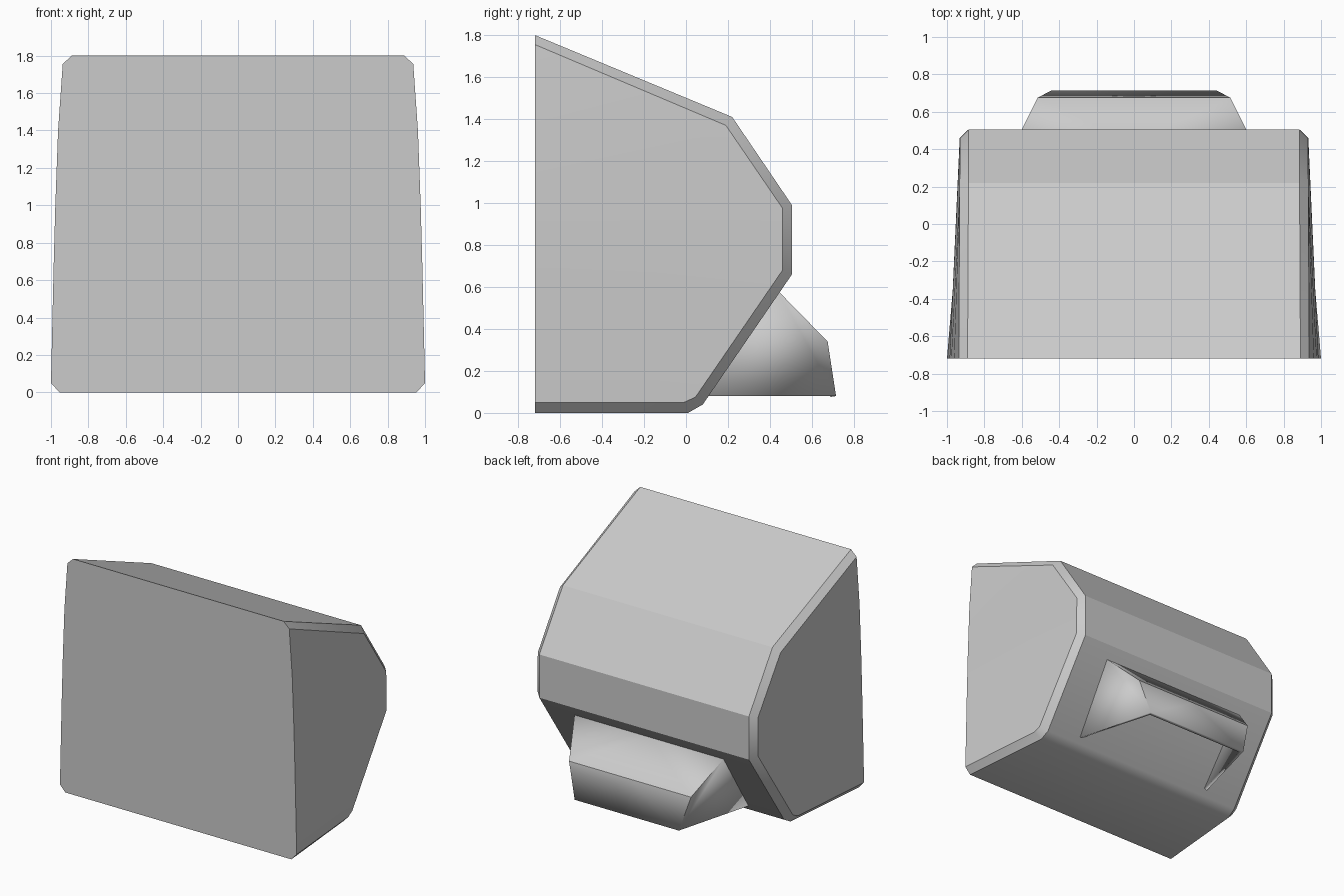
import bpy, bmesh
from math import radians

if "Cube" in bpy.data.objects:
    bpy.data.objects.remove(bpy.data.objects["Cube"])


def half_mesh(name, verts, faces, thickness=0.0):
    """Build the right half from vertices and faces, then mirror across x = 0."""
    me = bpy.data.meshes.new(name)
    me.from_pydata(verts, [], faces)
    bm = bmesh.new()
    bm.from_mesh(me)
    geom = bm.verts[:] + bm.edges[:] + bm.faces[:]
    bmesh.ops.mirror(bm, geom=geom, axis='X', merge_dist=0.0001)
    bmesh.ops.remove_doubles(bm, verts=bm.verts, dist=0.0001)
    bmesh.ops.recalc_face_normals(bm, faces=bm.faces)
    bm.to_mesh(me)
    bm.free()
    ob = bpy.data.objects.new(name, me)
    bpy.context.collection.objects.link(ob)
    if thickness:
        mod = ob.modifiers.new("thickness", 'SOLIDIFY')
        mod.thickness = thickness
        mod.offset = -1
        mod.use_even_offset = True
    bpy.ops.object.select_all(action='DESELECT')
    ob.select_set(True)
    bpy.context.view_layer.objects.active = ob
    bpy.ops.object.shade_smooth_by_angle(angle=radians(30))
    return ob


# Body: side profile (y, z, half width) from bottom front round the back to top front
edge = [(-0.72, 0.0, 0.955), (0.01, 0.0, 0.89), (0.08, 0.04, 0.885),
        (0.505, 0.66, 0.885), (0.505, 0.99, 0.885), (0.22, 1.41, 0.885),
        (-0.72, 1.80, 0.89)]
# Chamfered outline of the side wall, inset from the profile
side = [(-0.72, 0.05, 1.0), (-0.01, 0.05, 0.94), (0.045, 0.075, 0.935),
        (0.46, 0.68, 0.932), (0.46, 0.975, 0.93), (0.19, 1.37, 0.932),
        (-0.72, 1.755, 0.937)]
# Front edge of the side wall between its bottom and top
front = [(-0.72, 0.66, 0.986), (-0.72, 0.99, 0.977), (-0.72, 1.40, 0.962)]

n = len(edge)
verts = [(0, y, z) for y, z, x in edge]
verts += [(x, y, z) for y, z, x in edge + side + front]
C, E, S, F = 0, n, 2 * n, 3 * n
faces = []
for i in range(n - 1):
    faces.append((C + i, C + i + 1, E + i + 1, E + i))   # skin
    faces.append((E + i, E + i + 1, S + i + 1, S + i))   # chamfer
faces.append((C, E, S, F, F + 1, F + 2, S + 6, E + 6, C + 6))  # front face
faces += [(S, S + 1, S + 2, S + 3, F), (F, S + 3, S + 4, F + 1),
          (F + 1, S + 4, S + 5, F + 2), (F + 2, S + 5, S + 6)]   # side wall
half_mesh("body", verts, faces)

# Rear hood: thin shell open underneath, its wings meeting the sloped back
hood = [(0, 0.435, 0.585), (0.635, 0.435, 0.585), (0, 0.675, 0.34),
        (0.515, 0.675, 0.34), (0, 0.715, 0.08), (0.44, 0.715, 0.08),
        (0.605, 0.10, 0.08)]
half_mesh("rear_hood", hood,
          [(0, 1, 3, 2), (2, 3, 5, 4), (1, 6, 5), (1, 5, 3)], thickness=0.025)
